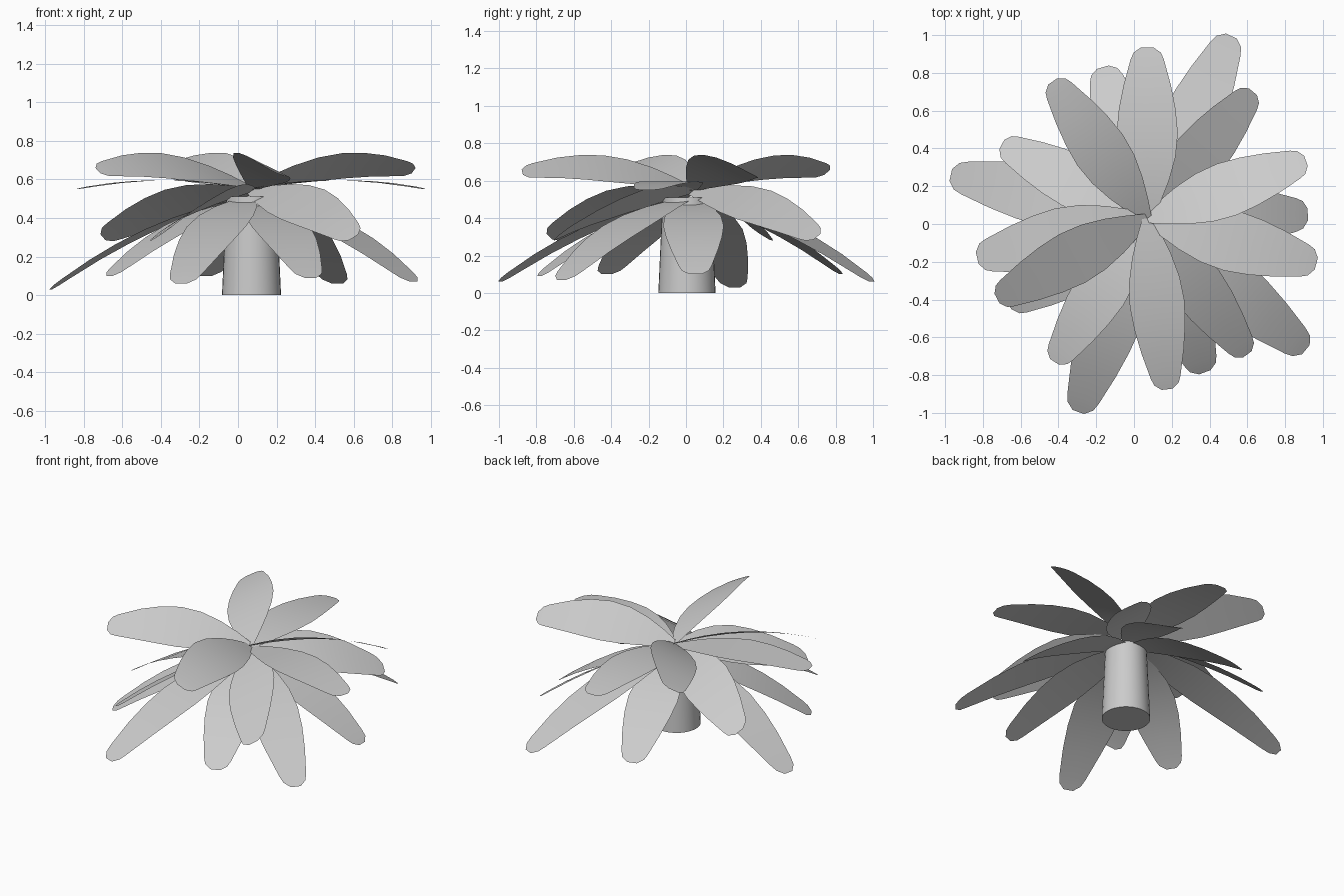
import bpy, bmesh, math
from mathutils import Vector

if "Cube" in bpy.data.objects:
    bpy.data.objects.remove(bpy.data.objects["Cube"])

CENTRE = Vector((0.07, 0.03))
# leaf outline: position along the leaf, half width
OUTLINE = [(0, .03), (.1, .072), (.22, .115), (.36, .15), (.5, .162), (.64, .15),
           (.78, .125), (.93, .088), (.97, .072), (1, .032)]


def make_leaf(name, tip, base_z, tip_z, bulge, roll):
    direction = Vector(tip) - CENTRE
    d = direction.normalized()
    r = math.radians(roll)
    side = Vector((-d.y * math.cos(r), d.x * math.cos(r), math.sin(r)))
    bm = bmesh.new()
    rows = []
    for t, w in OUTLINE:
        p = CENTRE + direction * t
        z = base_z + (tip_z - base_z) * t + bulge * 4 * t * (1 - t)
        c = Vector((p.x, p.y, z))
        rows.append([bm.verts.new(c + side * w * k) for k in (1, 0, -1)])
    for a, b in zip(rows, rows[1:]):
        for i in range(2):
            bm.faces.new((a[i], a[i + 1], b[i + 1], b[i]))
    for f in bm.faces:
        f.smooth = True
    me = bpy.data.meshes.new(name)
    bm.to_mesh(me)
    bm.free()
    bpy.context.collection.objects.link(bpy.data.objects.new(name, me))


# leaf tiers: name, base height, arch, roll, then (tip x, tip y, tip z)
TIERS = [
    ("top_leaf", .56, .062, -26, [(.91, .335, .645), (-.43, .755, .645), (-.725, -.395, .645), (.175, -.875, .645)]),
    ("flat_leaf", .55, .045, 0, [(.965, -.21, .55), (.07, .935, .55), (-.83, -.18, .55)]),
    ("middle_leaf", .54, .05, 28, [(.60, -.69, .30), (-.42, -.73, .30), (-.70, .42, .30), (.63, .70, .30)]),
    ("long_leaf", .51, .07, 0, [(.91, -.665, .07), (-.97, .26, .03), (-.295, -.995, .06), (.515, .995, .06)]),
    ("low_leaf", .50, .06, 0, [(.92, .05, .10), (-.165, .83, .10), (-.665, -.425, .10), (.375, -.785, .09)]),
]
for name, base_z, arch, roll, tips in TIERS:
    for i, (x, y, z) in enumerate(tips):
        make_leaf(f"{name}_{i + 1}", (x, y), base_z, z, arch, roll)

# trunk
bpy.ops.mesh.primitive_cone_add(vertices=32, radius1=.153, radius2=.13, depth=.51,
                                location=(.07, .005, .255))
bpy.context.object.name = "trunk"
bpy.ops.object.shade_smooth_by_angle()
